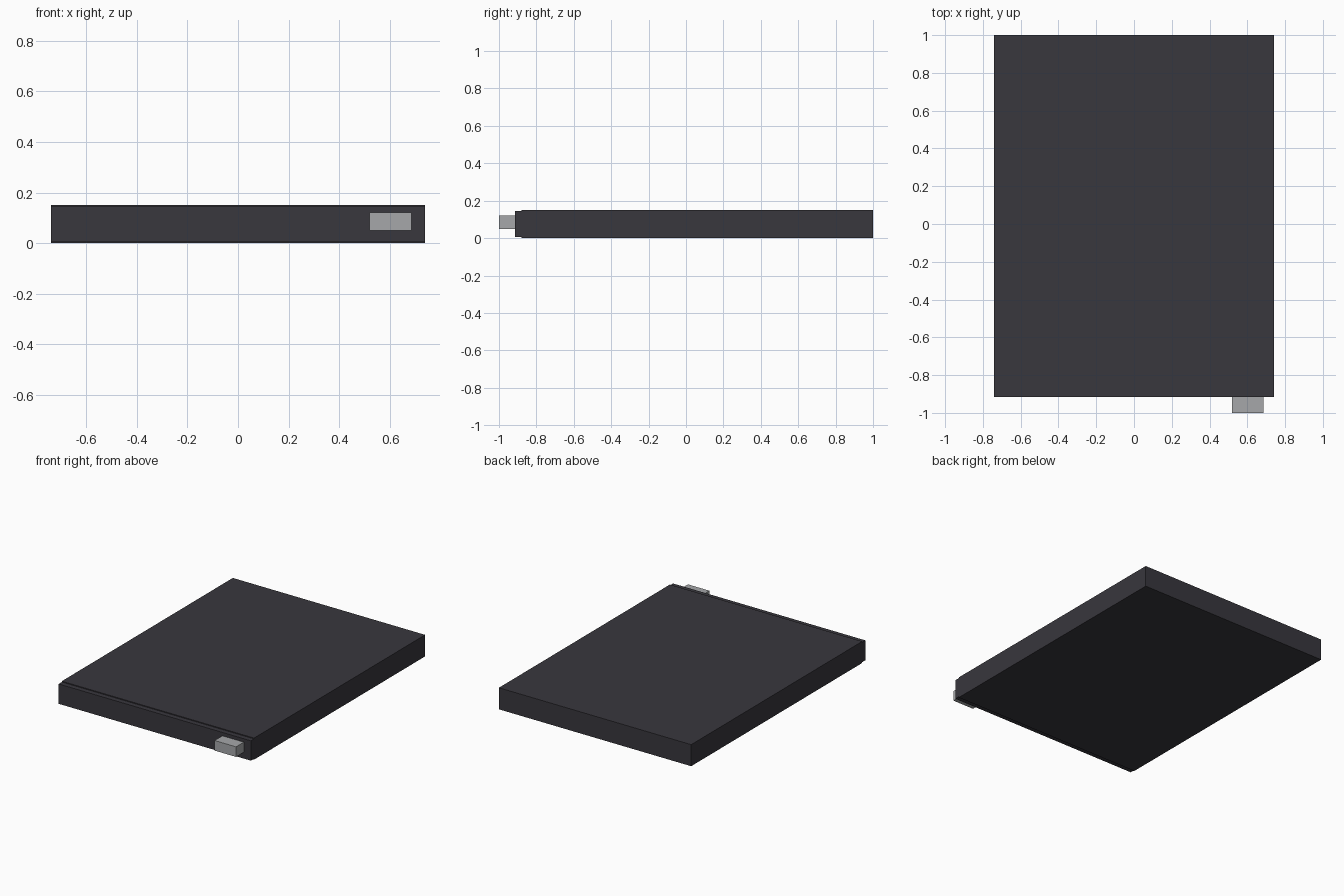
import bpy

if "Cube" in bpy.data.objects:
    bpy.data.objects.remove(bpy.data.objects["Cube"])


def material(name, rgb):
    m = bpy.data.materials.new(name)
    m.diffuse_color = (*rgb, 1)
    m.use_nodes = True
    m.node_tree.nodes["Principled BSDF"].inputs["Base Color"].default_value = m.diffuse_color
    return m


def box(name, lo, hi, mat):
    bpy.ops.mesh.primitive_cube_add(size=1, location=[(a + b) / 2 for a, b in zip(lo, hi)])
    o = bpy.context.object
    o.name = name
    o.scale = [b - a for a, b in zip(lo, hi)]
    bpy.ops.object.transform_apply(location=False, rotation=False, scale=True)
    o.data.materials.append(mat)
    return o


dark = material("dark_grey", (0.040, 0.038, 0.047))
metal = material("light_grey", (0.38, 0.39, 0.40))

# Main slab
box("case_body", (-0.74, -0.88, 0), (0.74, 1.0, 0.15), dark)
# Slightly lower front strip
box("front_bezel", (-0.74, -0.915, 0.006), (0.74, -0.88, 0.144), dark)
# Protruding connector
box("connector", (0.52, -1.0, 0.05), (0.685, -0.90, 0.12), metal)
